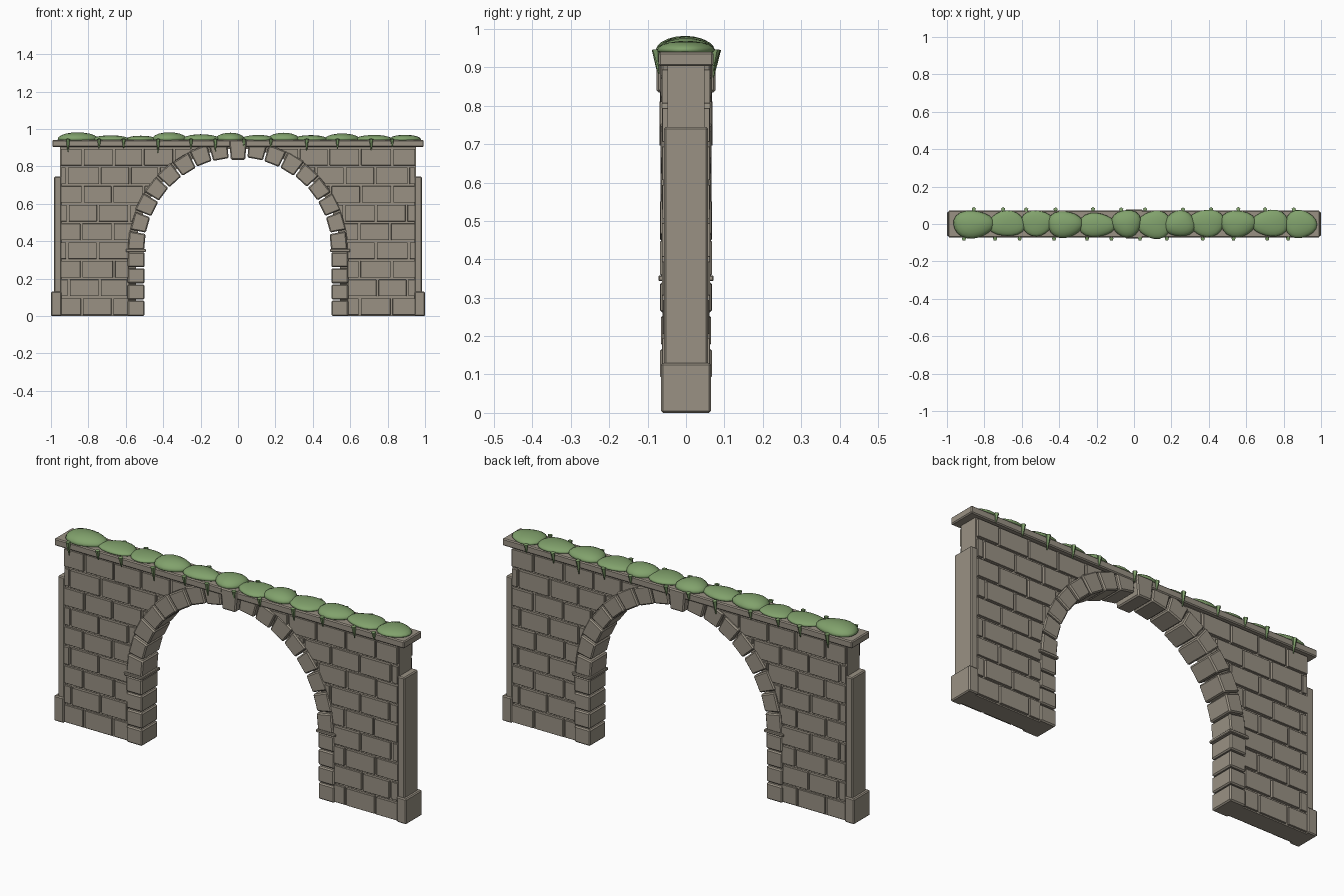
import bpy, bmesh, math, random
from mathutils import Matrix, Vector

random.seed(4)
if "Cube" in bpy.data.objects:
    bpy.data.objects.remove(bpy.data.objects["Cube"])


def material(name, rgb):
    m = bpy.data.materials.new(name)
    m.use_nodes = True
    m.diffuse_color = (*rgb, 1)
    bsdf = m.node_tree.nodes["Principled BSDF"]
    bsdf.inputs["Base Color"].default_value = (*rgb, 1)
    bsdf.inputs["Roughness"].default_value = 0.9
    return m


STONE = material("weathered stone", (0.32, 0.285, 0.23))
MOSS = material("moss green", (0.22, 0.36, 0.15))

SPRING, INNER, OUTER = 0.35, 0.5, 0.59
WALL_X, WALL_TOP = 0.952, 0.905


def finish(name, bm, mat, bevel=0.0):
    bmesh.ops.recalc_face_normals(bm, faces=bm.faces)
    mesh = bpy.data.meshes.new(name)
    bm.to_mesh(mesh)
    bm.free()
    mesh.materials.append(mat)
    ob = bpy.data.objects.new(name, mesh)
    bpy.context.collection.objects.link(ob)
    if bevel:
        mod = ob.modifiers.new("worn edges", "BEVEL")
        mod.width = bevel
        mod.segments = 1
        mod.limit_method = "ANGLE"
    return ob


def prism(bm, outline, half_y):
    """Extrude an x-z outline to both sides of y = 0."""
    front = [bm.verts.new((x, -half_y, z)) for x, z in outline]
    back = [bm.verts.new((x, half_y, z)) for x, z in outline]
    bm.faces.new(front)
    bm.faces.new(back[::-1])
    n = len(outline)
    for i in range(n):
        j = (i + 1) % n
        bm.faces.new((front[i], back[i], back[j], front[j]))


def block(bm, x0, x1, z0, z1, half_y):
    prism(bm, [(x0, z0), (x1, z0), (x1, z1), (x0, z1)], half_y)


def polar(radius, angle):
    return radius * math.cos(angle), SPRING + radius * math.sin(angle)


def arch_line(radius, bottom, steps=48):
    arc = [polar(radius, math.pi * i / steps) for i in range(steps + 1)]
    return [(radius, bottom)] + arc + [(-radius, bottom)]


# Wall core with the arched opening
bm = bmesh.new()
prism(bm, arch_line(0.545, 0) + [(-WALL_X, 0), (-WALL_X, WALL_TOP),
                                 (WALL_X, WALL_TOP), (WALL_X, 0)], 0.048)
finish("wall_core", bm, STONE)

# Brick courses, trimmed to the arch
bm = bmesh.new()
GAP, BRICK = 0.006, 0.165
for row in range(9):
    edge = -0.83 if row % 2 == 0 else -0.91
    joints = [-WALL_X]
    while edge < WALL_X - 0.03:
        joints.append(edge + random.uniform(-0.008, 0.008))
        edge += BRICK
    joints.append(WALL_X)
    for a, b in zip(joints, joints[1:]):
        block(bm, a + GAP, b - GAP, row * 0.1 + GAP, row * 0.1 + 0.1 - GAP,
              random.uniform(0.057, 0.063))
bricks = finish("wall_bricks", bm, STONE)
bm = bmesh.new()
prism(bm, arch_line(OUTER - 0.004, -0.1), 0.2)
cutter = finish("arch_cutter", bm, STONE)
cutter.hide_render = True
cut = bricks.modifiers.new("arch opening", "BOOLEAN")
cut.operation = "DIFFERENCE"
cut.solver = "EXACT"
cut.object = cutter
bpy.context.view_layer.objects.active = bricks
bpy.ops.object.modifier_apply(modifier=cut.name)
bpy.data.objects.remove(cutter)
worn = bricks.modifiers.new("worn edges", "BEVEL")
worn.width = 0.004
worn.segments = 1

# Arch stones around the ring, leaving room for the keystone
bm = bmesh.new()
COUNT = 17
step = math.pi / COUNT
for i in range(COUNT):
    if i == COUNT // 2:
        continue
    a, b = i * step + 0.008, (i + 1) * step - 0.008
    r0 = INNER + random.uniform(-0.003, 0.003)
    r1 = OUTER + random.uniform(-0.006, 0.004)
    prism(bm, [polar(r0, a), polar(r1, a), polar(r1, b), polar(r0, b)],
          random.uniform(0.064, 0.069))
finish("arch_stones", bm, STONE, 0.006)

# Keystone
bm = bmesh.new()
prism(bm, [(-0.038, 0.835), (0.038, 0.835), (0.048, 0.942), (-0.048, 0.942)], 0.077)
finish("keystone", bm, STONE, 0.006)

# Paired parts at the jambs and wall ends
for side, sign in (("left", 1), ("right", -1)):
    def pair(bm, x0, x1, z0, z1, half_y):
        block(bm, *sorted((sign * x0, sign * x1)), z0, z1, half_y)

    bm = bmesh.new()
    for i in range(4):
        pair(bm, INNER, OUTER, i * 0.086 + (0.003 if i else 0), i * 0.086 + 0.083,
             random.uniform(0.064, 0.068))
    finish(side + "_jamb_stones", bm, STONE, 0.006)
    bm = bmesh.new()
    pair(bm, INNER - 0.008, OUTER + 0.01, 0.343, 0.358, 0.072)
    finish(side + "_impost", bm, STONE, 0.003)
    bm = bmesh.new()
    pair(bm, 0.945, 0.984, 0.12, 0.745, 0.057)
    finish(side + "_end_pilaster", bm, STONE, 0.005)
    bm = bmesh.new()
    pair(bm, 0.945, 1.0, 0, 0.13, 0.065)
    finish(side + "_pilaster_base", bm, STONE, 0.005)

# Coping along the top
bm = bmesh.new()
block(bm, -0.993, 0.993, 0.903, 0.94, 0.072)
finish("coping", bm, STONE, 0.005)

# Moss cushions: centre x, half length, crest height
CUSHIONS = [(-.86, .11, .982), (-.68, .1, .966), (-.52, .085, .964), (-.37, .095, .982),
            (-.2, .1, .972), (-.04, .08, .98), (.11, .09, .968), (.245, .085, .98),
            (.39, .095, .967), (.555, .095, .976), (.73, .1, .968), (.89, .085, .969)]
bm = bmesh.new()
for x, half, crest in CUSHIONS:
    base = 0.944
    made = bmesh.ops.create_uvsphere(bm, u_segments=20, v_segments=10, radius=1)["verts"]
    phase = random.uniform(0, 6)
    width = random.uniform(0.064, 0.076)
    shift = random.uniform(-0.006, 0.006)
    for v in made:
        turn = math.atan2(v.co.y, v.co.x)
        wob = 1 + 0.05 * math.sin(3 * turn + phase)
        lift = (crest - base) if v.co.z > 0 else 0.012
        v.co = Vector((x + v.co.x * half * wob, shift + v.co.y * width * wob,
                       base + v.co.z * lift))
moss = finish("moss_cushions", bm, MOSS)
moss.data.shade_smooth()

# Moss tufts hanging over both edges of the coping
bm = bmesh.new()
for sign in (-1, 1):
    for i in range(12):
        x = -0.9 + i * 0.16 + random.uniform(-0.03, 0.03) + sign * 0.015
        length = random.uniform(0.04, 0.075)
        place = Matrix.Translation((x, sign * 0.075, 0.947 - length / 2))
        place = place @ Matrix.Rotation(-sign * 0.12, 4, "X")
        bmesh.ops.create_cone(bm, cap_ends=True, segments=5, radius1=0.002,
                              radius2=0.012, depth=length, matrix=place)
finish("moss_tufts", bm, MOSS)
